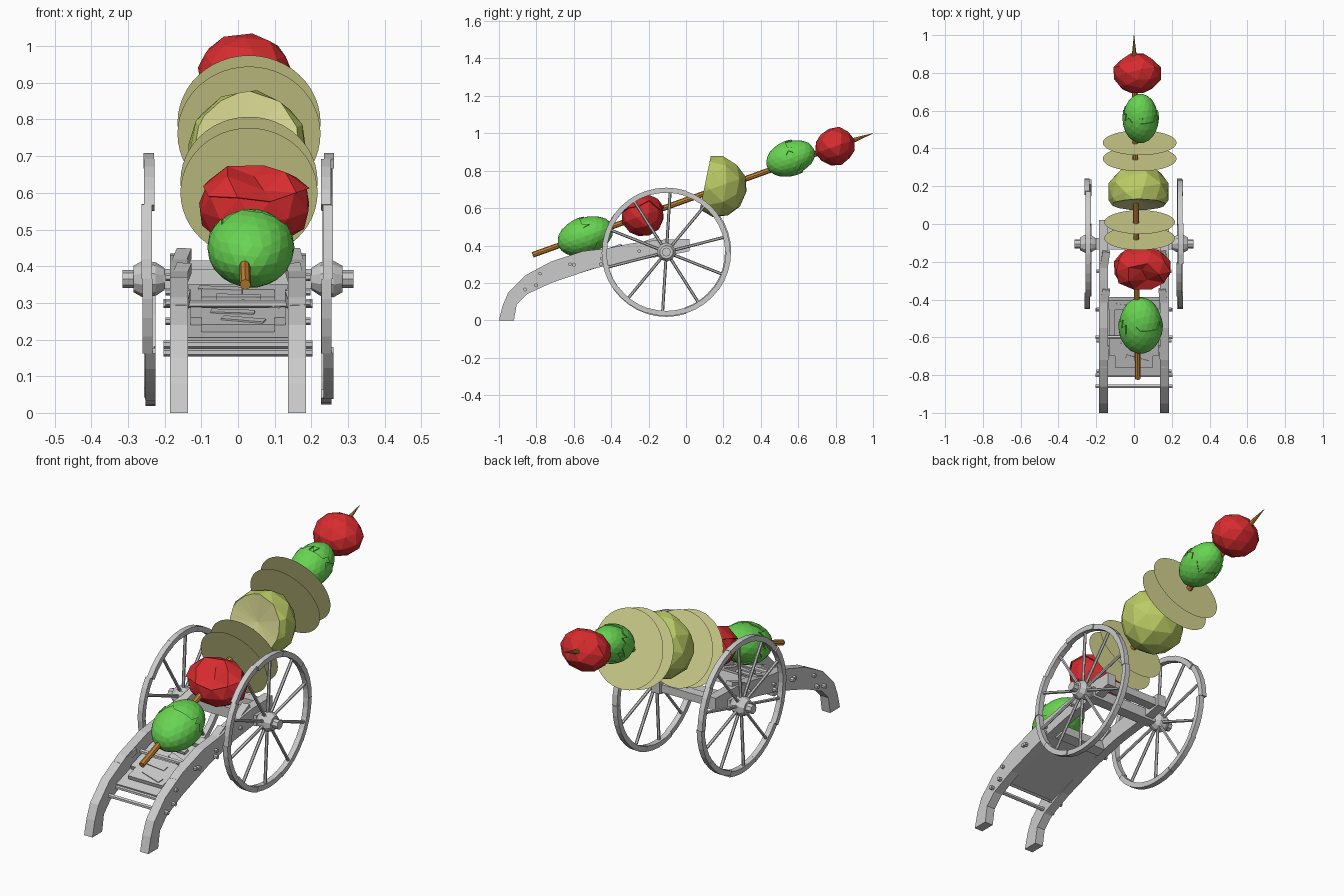
import bpy, bmesh, math, random
from mathutils import Vector, Matrix

random.seed(4)
if "Cube" in bpy.data.objects:
    bpy.data.objects.remove(bpy.data.objects["Cube"], do_unlink=True)


def material(name, rgb):
    m = bpy.data.materials.new(name)
    m.use_nodes = True
    m.diffuse_color = (*rgb, 1)
    m.node_tree.nodes["Principled BSDF"].inputs["Base Color"].default_value = (*rgb, 1)
    return m


GREY = material("weathered grey", (0.6, 0.6, 0.6))
RED = material("tomato red", (0.68, 0.025, 0.028))
GREEN = material("pepper green", (0.14, 0.66, 0.085))
LIME = material("onion lime", (0.5, 0.6, 0.13))
CREAM = material("pale cream", (0.7, 0.7, 0.3))
WOOD = material("skewer wood", (0.58, 0.24, 0.035))


def finish(name, bm, *mats):
    bmesh.ops.recalc_face_normals(bm, faces=bm.faces)
    me = bpy.data.meshes.new(name)
    bm.to_mesh(me)
    bm.free()
    for m in mats:
        me.materials.append(m)
    ob = bpy.data.objects.new(name, me)
    bpy.context.collection.objects.link(ob)
    return ob


def add_extrusion(bm, profile, x0, x1):
    """Extrude a (y, z) outline along x."""
    face = bm.faces.new([bm.verts.new((x0, y, z)) for y, z in profile])
    out = bmesh.ops.extrude_face_region(bm, geom=[face])
    verts = [v for v in out["geom"] if isinstance(v, bmesh.types.BMVert)]
    bmesh.ops.translate(bm, verts=verts, vec=(x1 - x0, 0, 0))


def add_box(bm, centre, size, rot=Matrix()):
    mat = Matrix.Translation(centre) @ rot @ Matrix.Diagonal((*size, 1))
    bmesh.ops.create_cube(bm, size=1, matrix=mat)


def add_rod(bm, a, b, r1, r2=None, sides=8):
    a, b = Vector(a), Vector(b)
    d = b - a
    mat = Matrix.Translation((a + b) / 2) @ d.to_track_quat("Z", "Y").to_matrix().to_4x4()
    bmesh.ops.create_cone(bm, cap_ends=True, segments=sides, radius1=r1,
                          radius2=r1 if r2 is None else r2, depth=d.length, matrix=mat)


# Skewer
START, TIP = Vector((0.02, -0.82, 0.35)), Vector((0.0, 1.0, 1.0))
TILT = Matrix.Rotation(math.atan2(0.65, 1.82), 4, "X")
bm = bmesh.new()
neck = START.lerp(TIP, 0.94)
add_rod(bm, START, neck, 0.015)
add_rod(bm, neck, TIP, 0.013, 0.001)
finish("skewer", bm, WOOD)


def lump(centre, radii, detail, jitter):
    """Faceted ellipsoid whose local y runs along the skewer."""
    bm = bmesh.new()
    bmesh.ops.create_icosphere(bm, subdivisions=detail, radius=1)
    for v in bm.verts:
        v.co *= 1 + random.uniform(-jitter, jitter)
    bm.transform(Matrix.Translation(centre) @ TILT @ Matrix.Diagonal((*radii, 1)))
    return bm


def crack(bm, centre, rule, lift):
    """Lift a jagged patch of skin off the surface."""
    c = Vector(centre)
    picked = [f for f in bm.faces if rule(f.calc_center_median() - c)]
    out = bmesh.ops.extrude_face_region(bm, geom=picked)
    for v in out["geom"]:
        if isinstance(v, bmesh.types.BMVert):
            v.co += (v.co - c).normalized() * lift
    bmesh.ops.delete(bm, geom=picked, context="FACES")


# Peppers
for name, centre, radii in (
        ("front_pepper", (0.035, -0.535, 0.452), (0.113, 0.152, 0.098)),
        ("back_pepper", (0.035, 0.562, 0.868), (0.091, 0.132, 0.09))):
    bm = lump(centre, radii, 3, 0.006)
    crack(bm, centre, lambda d: d.y + 0.5 * d.z + random.uniform(-0.02, 0.02) < 0.02, 0.006)
    finish(name, bm, GREEN)

# Tomatoes, the front one with a torn hollow facing forward
centre = (0.043, -0.232, 0.56)
bm = lump(centre, (0.158, 0.116, 0.115), 2, 0.04)
crack(bm, centre, lambda d: d.z > 0.01 + 0.4 * abs(d.x), 0.008)
for v in bm.verts:
    d = v.co - Vector(centre)
    if d.y < -0.04 and d.z > 0.05 and abs(d.x) < 0.07:
        v.co += Vector((0, 0.03, -0.03))
finish("front_tomato", bm, RED)
finish("back_tomato", lump((0.017, 0.797, 0.93), (0.13, 0.108, 0.103), 2, 0.04), RED)

# Cut onion: lime skin, cream cut face
bm = lump((0.025, 0.17, 0.715), (0.168, 0.155, 0.168), 2, 0.03)
out = bmesh.ops.bisect_plane(bm, geom=bm.verts[:] + bm.edges[:] + bm.faces[:],
                             plane_co=(0, 0.1, 0.72), plane_no=(0, -0.98, 0.2), clear_outer=True)
rim = [e for e in out["geom_cut"] if isinstance(e, bmesh.types.BMEdge)]
caps = bmesh.ops.edgeloop_fill(bm, edges=rim)["faces"]
for f in bmesh.ops.poke(bm, faces=caps, offset=0)["faces"]:
    f.material_index = 1
    for v in f.verts:
        if all(g.material_index == 1 for g in v.link_faces):
            v.co.y = 0.125
finish("cut_onion", bm, LIME, CREAM)

# Thin slices threaded on the skewer
for i, y in enumerate((-0.075, 0.01, 0.345, 0.43)):
    bm = bmesh.new()
    z = START.z + (y - START.y) * 0.357 - (0.015 if i < 2 else 0.005)
    mat = Matrix.Translation((0.03, y, z)) @ TILT @ Matrix.Rotation(-math.pi / 2, 4, "X")
    bmesh.ops.create_circle(bm, cap_ends=True, segments=48,
                            radius=0.187 if i < 2 else 0.195, matrix=mat)
    finish("slice_%d" % (i + 1), bm, CREAM)

# Carriage cheeks with curved trail
CHEEK = [(-1, 0), (-0.92, 0), (-0.905, 0.085), (-0.85, 0.14), (-0.72, 0.2), (-0.5, 0.275),
         (-0.3, 0.32), (-0.1, 0.345), (0.02, 0.37), (0.02, 0.435), (-0.15, 0.43), (-0.3, 0.41),
         (-0.42, 0.385), (-0.55, 0.37), (-0.72, 0.315), (-0.86, 0.24), (-0.95, 0.15), (-0.98, 0.08)]
AXLE = Vector((0, -0.105, 0.365))
for side, label in ((1, "left"), (-1, "right")):
    bm = bmesh.new()
    add_extrusion(bm, CHEEK, side * 0.137, side * 0.185)
    finish(label + "_cheek", bm, GREY)

    # Bolts and loose splinters on the cheek
    bm = bmesh.new()
    for y, z in ((-0.78, 0.25), (-0.62, 0.3), (-0.45, 0.33), (-0.25, 0.37)):
        add_rod(bm, (side * 0.18, y, z), (side * 0.198, y, z), 0.01, sides=6)
    for y, z in ((-0.7, 0.3), (-0.4, 0.375), (-0.2, 0.415)):
        add_box(bm, (side * 0.155, y, z), (0.04, 0.12, 0.03),
                TILT @ Matrix.Rotation(side * random.uniform(0.05, 0.2), 4, "Z"))
    finish(label + "_cheek_fittings", bm, GREY)

    # Wheel rim of separate, slightly shifted arc blocks
    bm = bmesh.new()
    for k in range(10):
        ang = [math.tau * (k + j / 4) / 10 for j in range(5)]
        grow = random.uniform(-0.004, 0.004)
        ring = [(r + grow, a) for r, aa in ((0.343, ang), (0.316, ang[::-1])) for a in aa]
        x = side * (0.243 + random.uniform(-0.007, 0.007))
        add_extrusion(bm, [(AXLE.y + r * math.cos(a), AXLE.z + r * math.sin(a)) for r, a in ring],
                      x - 0.014, x + 0.014)
    finish(label + "_wheel_rim", bm, GREY)

    # Spokes
    bm = bmesh.new()
    for k in range(10):
        a = math.tau * (k + 0.4) / 10
        d = Vector((0, math.cos(a), math.sin(a)))
        hub = AXLE + Vector((side * 0.243, 0, 0))
        add_rod(bm, hub + d * 0.03, hub + d * 0.325, 0.008, sides=6)
    finish(label + "_wheel_spokes", bm, GREY)

    # Hub and axle end
    bm = bmesh.new()
    steps = ((0.2, 0.03), (0.225, 0.046), (0.26, 0.05), (0.285, 0.036))
    for (xa, ra), (xb, rb) in zip(steps, steps[1:]):
        add_rod(bm, AXLE + Vector((side * xa, 0, 0)), AXLE + Vector((side * xb, 0, 0)), ra, rb, 10)
    add_rod(bm, AXLE, AXLE + Vector((side * 0.315, 0, 0)), 0.024)
    finish(label + "_hub", bm, GREY)

# Axle beam and cross members
bm = bmesh.new()
add_box(bm, AXLE, (0.4, 0.06, 0.055))
add_box(bm, (0, -0.02, 0.395), (0.3, 0.05, 0.04))
finish("axle_beam", bm, GREY)
bm = bmesh.new()
for y, z in ((-0.86, 0.165), (-0.8, 0.187), (-0.6, 0.297), (-0.455, 0.3)):
    add_rod(bm, (-0.203, y, z), (0.203, y, z), 0.011, sides=6)
finish("cross_rods", bm, GREY)

# Sloped bed, with a raised block and broken boards on top
bm = bmesh.new()
SLOPE = Matrix.Rotation(0.3, 4, "X")
add_box(bm, (0, -0.6, 0.255), (0.28, 0.42, 0.025), SLOPE)
add_box(bm, (0, -0.68, 0.25), (0.2, 0.16, 0.03), SLOPE)
add_box(bm, (0, -0.42, 0.315), (0.27, 0.05, 0.06), SLOPE)
for k in range(5):
    add_box(bm, (random.uniform(-0.07, 0.07), -0.72 + k * 0.07, 0.25 + k * 0.021),
            (0.12, 0.03, 0.015), SLOPE @ Matrix.Rotation(random.uniform(-0.4, 0.4), 4, "Z"))
for x in (-0.115, 0.115):
    add_box(bm, (x, -0.55, 0.29), (0.03, 0.3, 0.03), SLOPE)
finish("bed", bm, GREY)
